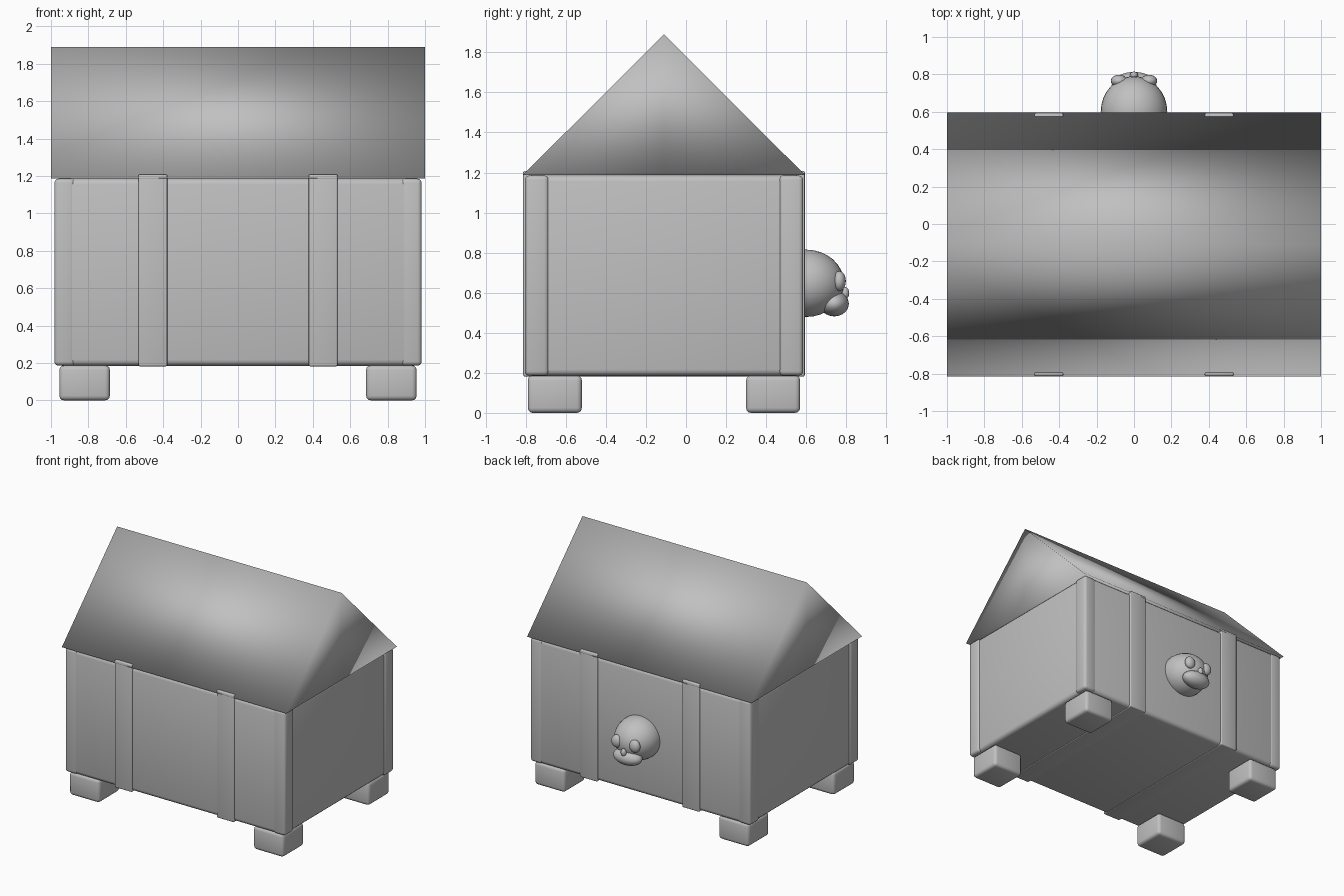
import bpy, bmesh, math

if "Cube" in bpy.data.objects:
    bpy.data.objects.remove(bpy.data.objects["Cube"])

grey = bpy.data.materials.new("plain_grey")
grey.diffuse_color = (0.53, 0.53, 0.53, 1)
grey.use_nodes = True
grey.node_tree.nodes["Principled BSDF"].inputs["Base Color"].default_value = grey.diffuse_color
MID_Y = -0.11  # centre line of the crate


def finish(obj, angle=40):
    obj.data.materials.append(grey)
    bpy.ops.object.select_all(action='DESELECT')
    obj.select_set(True)
    bpy.context.view_layer.objects.active = obj
    if angle >= 180:
        bpy.ops.object.shade_smooth()
    else:
        bpy.ops.object.shade_smooth_by_angle(angle=math.radians(angle))


def box(name, x, y, z, bevel):
    bm = bmesh.new()
    bmesh.ops.create_cube(bm, size=1)
    for v in bm.verts:
        v.co = [(a + b) / 2 + c * (b - a) for (a, b), c in zip((x, y, z), v.co)]
    bmesh.ops.bevel(bm, geom=bm.edges[:], offset=bevel, segments=3,
                    profile=0.5, affect='EDGES')
    mesh = bpy.data.meshes.new(name)
    bm.to_mesh(mesh)
    bm.free()
    obj = bpy.data.objects.new(name, mesh)
    bpy.context.collection.objects.link(obj)
    finish(obj)


def ball(name, loc, radii, segs=32):
    bpy.ops.mesh.primitive_uv_sphere_add(segments=segs, ring_count=segs // 2, location=loc)
    obj = bpy.context.object
    obj.name = name
    obj.scale = radii
    finish(obj, 60)


def span(a, b, side):
    return (a, b) if side > 0 else (-b, -a)


def around(a, b, side):
    lo, hi = span(a, b, side)
    return (lo + MID_Y, hi + MID_Y)


# Crate body
box("crate_body", (-0.972, 0.972), (-0.803, 0.583), (0.185, 1.187), 0.032)

# Corner posts and feet
for sx in (-1, 1):
    for sy in (-1, 1):
        box("corner_post", span(0.872, 0.982, sx), around(0.575, 0.695, sy), (0.186, 1.185), 0.022)
        box("foot", span(0.685, 0.955, sx), around(0.41, 0.68, sy), (0, 0.187), 0.025)
    # Strap wrapped around the crate
    box("strap", span(0.378, 0.532, sx), (-0.813, 0.593), (0.182, 1.208), 0.008)

# Gabled roof, softly shaded across its edges, with split gables
profile = [(-0.815, 1.187), (MID_Y, 1.187), (0.595, 1.187), (MID_Y, 1.89)]
verts = [(x, y, z) for x in (-1, 1) for y, z in profile]
faces = [(0, 3, 1), (1, 3, 2), (4, 5, 7), (5, 6, 7),
         (0, 1, 5, 4), (1, 2, 6, 5), (2, 3, 7, 6), (3, 0, 4, 7)]
mesh = bpy.data.meshes.new("roof")
mesh.from_pydata(verts, [], faces)
roof = bpy.data.objects.new("roof", mesh)
bpy.context.collection.objects.link(roof)
finish(roof, 180)

# Animal head on the back wall
ball("head", (0, 0.6, 0.647), (0.178, 0.19, 0.168))
ball("muzzle", (0, 0.74, 0.545), (0.12, 0.073, 0.063))
ball("nose", (0, 0.795, 0.598), (0.022, 0.02, 0.03), 16)
for sx in (-1, 1):
    ball("eye", (sx * 0.08, 0.765, 0.658), (0.044, 0.033, 0.05), 20)
